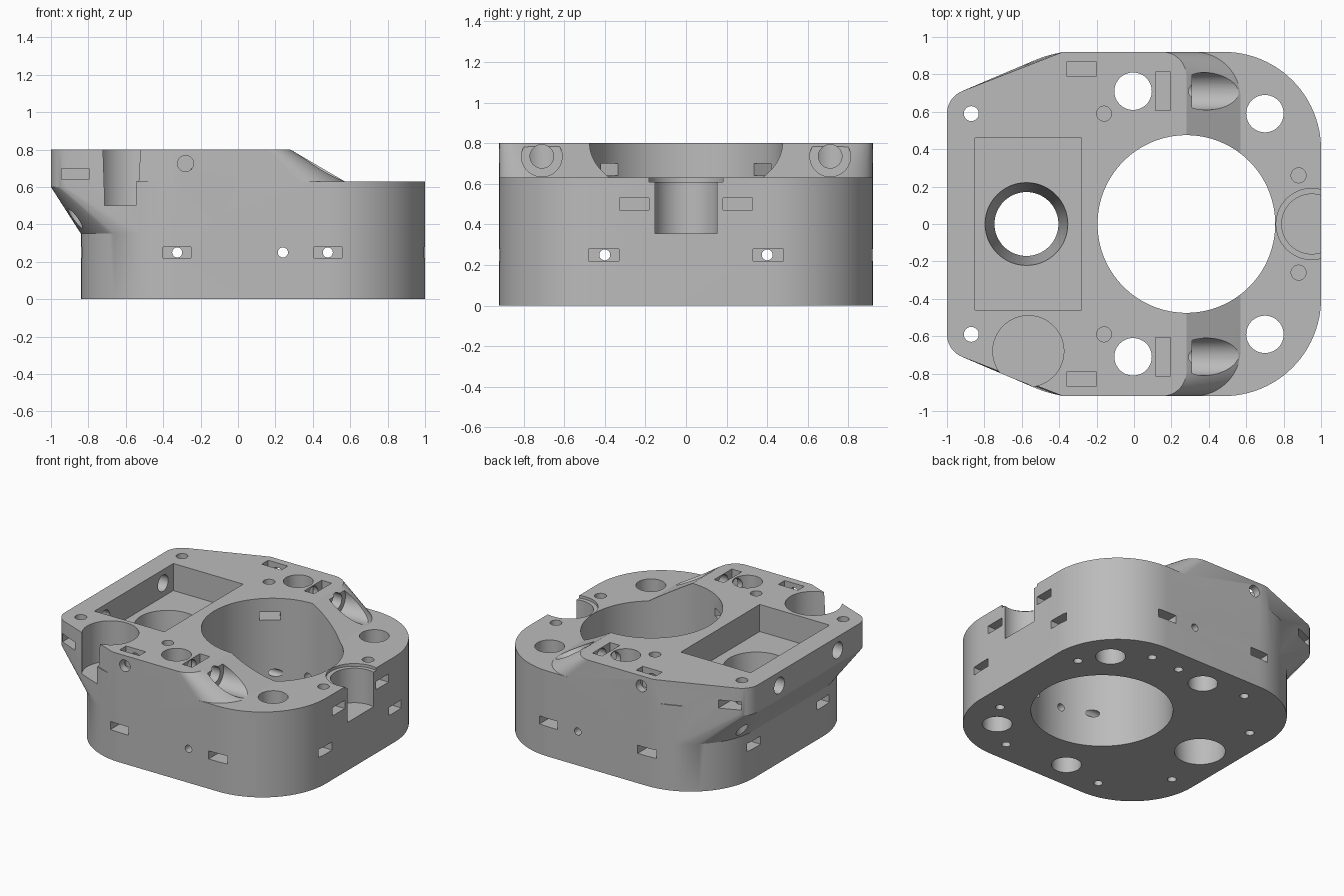
import bpy, bmesh, math
from mathutils import Matrix, Vector

old = bpy.data.objects.get("Cube")
if old:
    bpy.data.objects.remove(old, do_unlink=True)

grey = bpy.data.materials.new("plain_grey")
grey.use_nodes = True
grey.diffuse_color = (0.5, 0.5, 0.5, 1)
grey.node_tree.nodes["Principled BSDF"].inputs["Base Color"].default_value = (0.5, 0.5, 0.5, 1)


def make_object(name, bm):
    bmesh.ops.recalc_face_normals(bm, faces=bm.faces)
    mesh = bpy.data.meshes.new(name)
    bm.to_mesh(mesh)
    bm.free()
    obj = bpy.data.objects.new(name, mesh)
    bpy.context.collection.objects.link(obj)
    mesh.materials.append(grey)
    return obj


def ring(x, y, r, z, n=64):
    return [Vector((x + r * math.cos(2 * math.pi * i / n),
                    y + r * math.sin(2 * math.pi * i / n), z)) for i in range(n)]


def hull(name, points):
    bm = bmesh.new()
    for p in points:
        bm.verts.new(p)
    res = bmesh.ops.convex_hull(bm, input=bm.verts)
    inner = [v for v in bm.verts if not v.link_faces]
    bmesh.ops.delete(bm, geom=inner, context='VERTS')
    bmesh.ops.dissolve_limit(bm, angle_limit=0.002, verts=bm.verts, edges=bm.edges)
    return make_object(name, bm)


def combine(target, other, operation):
    mod = target.modifiers.new("combine", 'BOOLEAN')
    mod.operation = operation
    mod.solver = 'EXACT'
    mod.object = other
    bpy.context.view_layer.objects.active = target
    bpy.ops.object.modifier_apply(modifier=mod.name)
    bpy.data.objects.remove(other, do_unlink=True)


# Lower block with wide rounded corners
lower = []
for z in (0, 0.63):
    for x in (-0.32, 0.48):
        for y in (-0.4, 0.4):
            lower += ring(x, y, 0.52, z, 96)
body = hull("housing_body", lower)

# Raised deck: tapered left end with an overhang, sloping right end
deck = []
for s in (-1, 1):
    deck += [p for p in ring(-0.32, s * 0.4, 0.52, 0.35, 96) if p.x < -0.3]
    for z in (0.6, 0.8):
        deck += ring(-0.87, s * 0.59, 0.13, z)
        deck.append(Vector((-0.38, s * 0.92, z)))
    deck += ring(0.15, s * 0.79, 0.13, 0.8)
    deck += ring(0.32, s * 0.67, 0.25, 0.63)
combine(body, hull("raised_deck", deck), 'UNION')


def cut_cyl(start, end, r, r2=None, n=32):
    a, b = Vector(start), Vector(end)
    bm = bmesh.new()
    turn = (b - a).to_track_quat('Z', 'Y').to_matrix().to_4x4()
    bmesh.ops.create_cone(bm, cap_ends=True, segments=n, radius1=r, radius2=r2 or r,
                          depth=(b - a).length, matrix=Matrix.Translation((a + b) / 2) @ turn)
    combine(body, make_object("cutter", bm), 'DIFFERENCE')


def cut_box(center, size, angle=0):
    bm = bmesh.new()
    bmesh.ops.create_cube(bm, size=1, matrix=Matrix.Translation(center)
                          @ Matrix.Rotation(angle, 4, 'Z') @ Matrix.Diagonal((*size, 1)))
    combine(body, make_object("cutter", bm), 'DIFFERENCE')


# Main bore, rectangular pocket and its tapered hole
cut_cyl((0.28, 0, -0.1), (0.28, 0, 1), 0.475, n=128)
cut_box((-0.565, 0, 0.8), (0.57, 0.92, 0.4))
cut_cyl((-0.575, 0, -0.01), (-0.575, 0, 0.61), 0.17, 0.222, 64)

# Round recess that breaks through the front wall
cut_cyl((-0.565, -0.68, 0.5), (-0.565, -0.68, 1), 0.19, n=64)

# Stepped notch in the right wall
cut_cyl((0.95, 0, 0.355), (0.95, 0, 1), 0.16, n=64)
cut_cyl((0.95, 0, 0.61), (0.95, 0, 1), 0.19, n=64)

for s in (-1, 1):
    # Large vertical holes
    cut_cyl((-0.005, s * 0.71, -0.1), (-0.005, s * 0.71, 1), 0.1, n=48)
    cut_cyl((0.7, s * 0.59, -0.1), (0.7, s * 0.59, 1), 0.1, n=48)

    # Screw holes in the top faces
    cut_cyl((-0.87, s * 0.59, 0.3), (-0.87, s * 0.59, 1), 0.04)
    cut_cyl((-0.16, s * 0.59, 0.55), (-0.16, s * 0.59, 1), 0.04)
    cut_cyl((0.88, s * 0.26, 0.4), (0.88, s * 0.26, 1), 0.04)

    # Nut slots for those screws
    cut_box((-0.87, s * 0.75, 0.67), (0.145, 0.45, 0.06))
    cut_box((0.93, s * 0.255, 0.5), (0.26, 0.145, 0.06))
    cut_box((-0.09, s * 0.495, 0.67), (0.36, 0.14, 0.06), -s * math.atan2(0.59, 0.44))

    # Scooped screw seats on the slope, with nut slots from above
    cut_cyl((0.31, s * 0.71, 0.735), (0.9, s * 0.71, 0.735), 0.1, n=48)
    cut_cyl((0, s * 0.71, 0.735), (0.4, s * 0.71, 0.735), 0.058)
    cut_box((0.155, s * 0.71, 0.8), (0.08, 0.205, 0.3))

    # Side screw holes with nut slots from above
    cut_cyl((-0.28, s * 0.6, 0.725), (-0.28, s, 0.725), 0.043)
    cut_box((-0.28, s * 0.828, 0.8), (0.16, 0.075, 0.3))

    # Screw holes from the left end into the pocket
    cut_cyl((-1.1, s * 0.34, 0.7), (-0.8, s * 0.34, 0.7), 0.06)

    # Lower nut slots on all walls, met by screw holes from below
    for x in (-0.325, 0.48):
        cut_box((x, s * 0.85, 0.25), (0.15, 0.3, 0.06))
        cut_cyl((x, s * 0.76, -0.1), (x, s * 0.76, 0.25), 0.03)
    for x, slot in ((-0.67, -0.75), (0.83, 0.91)):
        cut_box((slot, s * 0.405, 0.25), (0.3, 0.15, 0.06))
        cut_cyl((x, s * 0.405, -0.1), (x, s * 0.405, 0.25), 0.03)

    # Thin cross holes running the full length
    cut_cyl((-1.2, s * 0.4, 0.25), (1.2, s * 0.4, 0.25), 0.027, n=24)

# Thin cross holes running the full width, and one extra hole below
for x in (-0.325, 0.24, 0.48):
    cut_cyl((x, -1.2, 0.25), (x, 1.2, 0.25), 0.027, n=24)
cut_cyl((0.24, 0.75, -0.1), (0.24, 0.75, 0.25), 0.03)

# Smooth walls with crisp edges
bpy.ops.object.select_all(action='DESELECT')
body.select_set(True)
bpy.context.view_layer.objects.active = body
bpy.ops.object.shade_smooth_by_angle(angle=math.radians(25))
